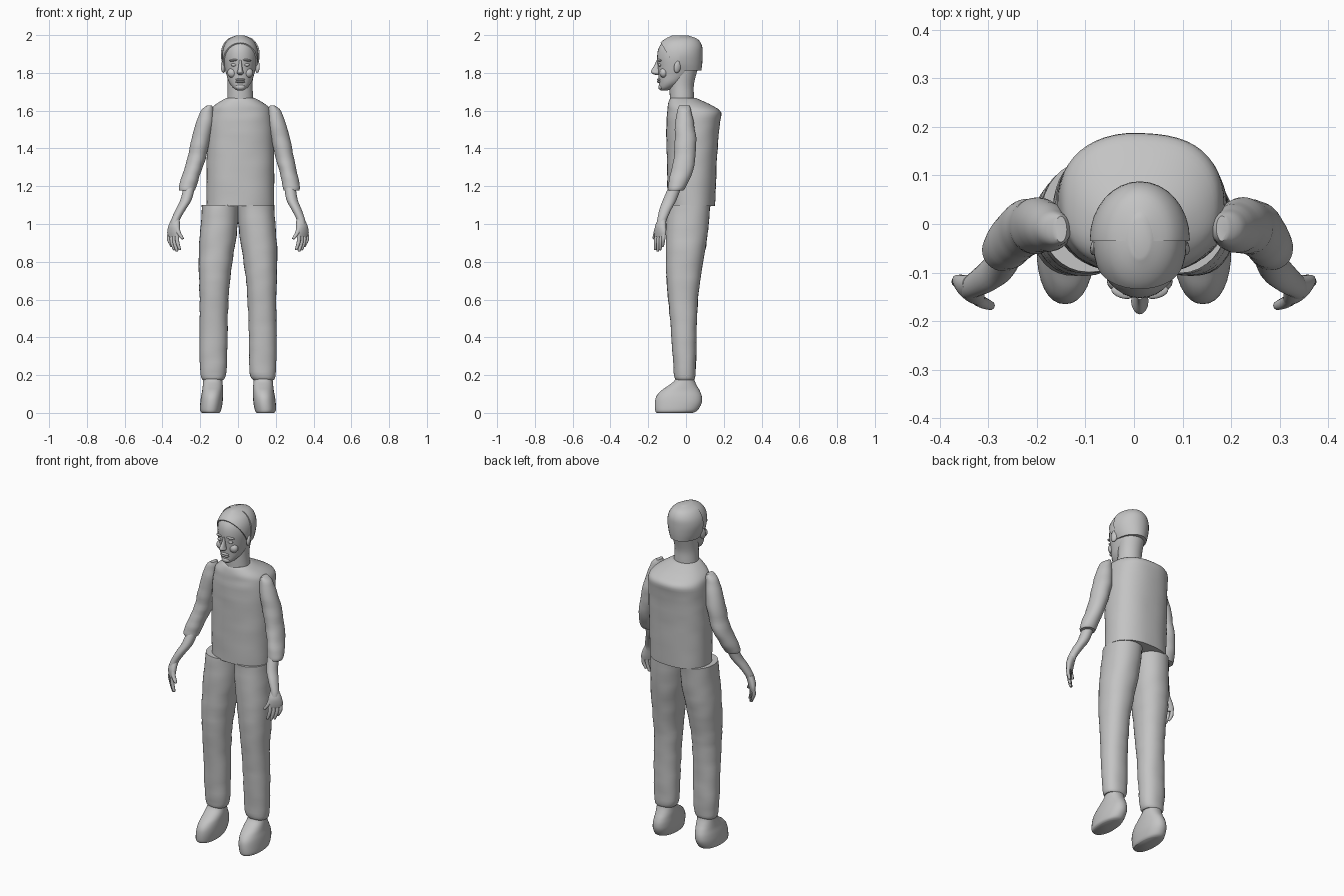
import bpy, bmesh, math
from mathutils import Vector, Matrix, noise

cube = bpy.data.objects.get("Cube")
if cube:
    bpy.data.objects.remove(cube, do_unlink=True)

grey = bpy.data.materials.new("plain grey")
grey.use_nodes = True
COLOUR = (0.55, 0.55, 0.55, 1)
grey.diffuse_color = COLOUR
grey.node_tree.nodes["Principled BSDF"].inputs["Base Color"].default_value = COLOUR
CX = 0.012  # centre line of the body


def finish(name, bm, angle=40):
    bmesh.ops.recalc_face_normals(bm, faces=bm.faces)
    mesh = bpy.data.meshes.new(name)
    bm.to_mesh(mesh)
    bm.free()
    mesh.materials.append(grey)
    ob = bpy.data.objects.new(name, mesh)
    bpy.context.collection.objects.link(ob)
    bpy.ops.object.select_all(action='DESELECT')
    ob.select_set(True)
    bpy.context.view_layer.objects.active = ob
    bpy.ops.object.shade_smooth_by_angle(angle=math.radians(angle))
    return ob


def smooth_rings(rings, steps):
    """Catmull-Rom interpolation between ring parameters."""
    out = []
    for i in range(len(rings) - 1):
        a, b, c, d = (rings[max(0, min(len(rings) - 1, i + k))] for k in (-1, 0, 1, 2))
        for j in range(steps):
            t = j / steps
            out.append([q + 0.5 * t * (r - p + t * (2*p - 5*q + 4*r - s + t * (3*(q - r) + s - p)))
                        for p, q, r, s in zip(a, b, c, d)])
    return out + [list(rings[-1])]


def loft(rings, sides=32, steps=4, power=2, turn=0, wrinkle=0):
    """Skin horizontal rings of (x, y, z, x radius, y radius)."""
    bm = bmesh.new()
    loops = []
    for x, y, z, rx, ry in smooth_rings(rings, steps):
        loop = []
        for k in range(sides):
            a = math.tau * k / sides
            c, s = math.cos(a), math.sin(a)
            u = math.copysign(abs(c) ** (2 / power), c) * rx
            v = math.copysign(abs(s) ** (2 / power), s) * ry
            p = Vector((x + u * math.cos(turn) - v * math.sin(turn),
                        y + u * math.sin(turn) + v * math.cos(turn), z))
            if wrinkle:
                n = noise.noise(Vector((p.x * 9, p.y * 9, p.z * 22)))
                p += Vector((c, s, 0)) * n * wrinkle
            loop.append(bm.verts.new(p))
        loops.append(loop)
    for lo, hi in zip(loops, loops[1:]):
        for k in range(sides):
            n = (k + 1) % sides
            bm.faces.new((lo[k], lo[n], hi[n], hi[k]))
    bm.faces.new(loops[0])
    bm.faces.new(loops[-1])
    return bm


def span(z, x0, x1, y0, y1):
    """Ring from its extents."""
    return ((x0 + x1) / 2, (y0 + y1) / 2, z, (x1 - x0) / 2, (y1 - y0) / 2)


def ball(name, centre, size, tilt=(0, 0, 0)):
    bm = bmesh.new()
    m = Matrix.Translation(centre)
    for axis, a in zip("XYZ", tilt):
        m = m @ Matrix.Rotation(a, 4, axis)
    bmesh.ops.create_uvsphere(bm, u_segments=16, v_segments=10, radius=1,
                              matrix=m @ Matrix.Diagonal((*size, 1)))
    return finish(name, bm, 60)


def trim(bm, point, normal):
    """Cut away what lies on the normal side and close the cut."""
    geom = bm.verts[:] + bm.edges[:] + bm.faces[:]
    bmesh.ops.bisect_plane(bm, geom=geom, plane_co=point, plane_no=normal, clear_outer=True)
    bmesh.ops.holes_fill(bm, edges=[e for e in bm.edges if e.is_boundary], sides=0)
    return bm


# Shirt body with sloping shoulders
finish("shirt", loft([
    span(1.095, -.165, .19, -.097, .153), span(1.25, -.166, .192, -.1, .16),
    span(1.4, -.164, .19, -.102, .168), span(1.52, -.158, .187, -.105, .178),
    span(1.59, -.15, .18, -.1, .186), span(1.625, -.128, .157, -.097, .142),
    span(1.655, -.085, .112, -.088, .08), span(1.668, -.06, .085, -.08, .05)],
    sides=48, power=2.35, wrinkle=.003), 35)

# Neck and head
finish("neck", loft([
    span(1.62, -.06, .085, -.085, .045), span(1.68, -.056, .08, -.086, .042),
    span(1.74, -.055, .077, -.086, .042), span(1.82, -.06, .084, -.08, .062)]))


def head_ring(z, w, front, back, grow=0):
    return span(z, CX - w - grow, CX + w + grow, front - grow, back + grow)


SKULL = [(1.708, .018, -.135, -.095), (1.722, .038, -.142, -.06), (1.75, .059, -.143, -.01),
         (1.79, .073, -.146, .04), (1.83, .083, -.149, .06), (1.88, .089, -.153, .07),
         (1.925, .085, -.147, .074), (1.96, .07, -.127, .065), (1.982, .047, -.1, .045),
         (1.993, .015, -.06, .01)]
finish("head", loft([head_ring(*r) for r in SKULL]), 60)

# Hair: a full back cap and a thinner front layer swept to the hairline
back_hair = loft([
    span(1.812, CX - .082, CX + .082, -.13, .081), span(1.85, CX - .096, CX + .096, -.15, .086),
    span(1.9, CX - .103, CX + .103, -.15, .088), span(1.945, CX - .093, CX + .093, -.14, .084),
    span(1.98, CX - .065, CX + .065, -.11, .06), span(1.998, CX - .02, CX + .02, -.06, .01)])
finish("back_hair", trim(back_hair, (0, -.035, 0), (0, -1, 0)))
front_hair = loft([head_ring(*r, .007) for r in SKULL[4:-1]] + [head_ring(1.999, .02, -.07, .01)])
finish("front_hair", trim(front_hair, (0, -.125, 1.945), (0, -.12, -.075)))

# Nose and mouth
finish("nose", loft([
    span(1.79, CX - .01, CX + .01, -.165, -.135), span(1.80, CX - .018, CX + .018, -.183, -.135),
    span(1.812, CX - .014, CX + .014, -.185, -.13), span(1.84, CX - .009, CX + .009, -.167, -.13),
    span(1.868, CX - .007, CX + .007, -.156, -.13)], sides=16), 60)
for name, z in (("upper_lip", 1.764), ("lower_lip", 1.753)):
    ball(name, (CX, -.141, z), (.026, .013, .007))
ball("chin", (CX, -.132, 1.725), (.026, .015, .016))


def finger(name, s, base, tip, r):
    mid = [(a + b) / 2 for a, b in zip(base, tip)]
    mid[0] += .006
    rings = [(s * p[0], p[1], p[2], r * k, r * k)
             for p, k in ((base, 1), (mid, 1), (tip, .75))]
    end = (s * tip[0], tip[1], tip[2] - .006, r * .3, r * .3)
    finish(name, loft(rings + [end], sides=10, steps=3), 70)


for side, s in (("left", 1), ("right", -1)):
    # Face details
    ball(side + "_eye", (CX + s * .034, -.139, 1.842), (.016, .009, .008))
    ball(side + "_brow", (CX + s * .036, -.141, 1.867), (.024, .012, .006), (0, s * .12, s * .3))
    ball(side + "_cheek", (CX + s * .042, -.118, 1.8), (.026, .022, .026))
    ball(side + "_ear", (CX + s * .09, -.045, 1.832), (.011, .02, .033), (-.2, 0, s * .4))

    # Sleeve and forearm
    def arm(rings):
        return [(s * x + .015 * max(0, min(1, (z - 1) / .35)), y, z, rx, ry)
                for x, y, z, rx, ry in rings]

    finish(side + "_sleeve", loft(arm([
        (.166, -.01, 1.628, .012, .027), (.178, -.01, 1.6, .033, .036),
        (.19, -.008, 1.54, .046, .048), (.211, -.003, 1.45, .05, .057),
        (.231, -.006, 1.36, .049, .057), (.248, -.015, 1.3, .047, .059),
        (.264, -.035, 1.24, .046, .054), (.274, -.05, 1.195, .046, .046),
        (.276, -.055, 1.177, .042, .04)]), wrinkle=.004))
    finish(side + "_forearm", loft(arm([
        (.266, -.057, 1.2, .03, .034), (.28, -.085, 1.13, .03, .036),
        (.305, -.108, 1.08, .027, .032), (.329, -.125, 1.03, .023, .026),
        (.336, -.132, 1.0, .022, .024)]), sides=20))

    # Hand with the thumb to the inner front
    finish(side + "_palm", loft([
        (s * x, y, z, w, d) for x, y, z, w, d in (
            (.331, -.127, 1.025, .024, .02), (.338, -.134, .99, .036, .022),
            (.341, -.136, .96, .042, .019), (.342, -.137, .935, .04, .014))],
        sides=20, turn=s * .74), 60)
    for i, drop in enumerate((.868, .86, .867, .885)):
        t = -.029 + i * .0195
        x, y = .343 + t * .74, -.137 + t * .67
        finger(f"{side}_finger_{i + 1}", s, (x, y, .945), (x - .012, y - .006, drop), .0105)
    finger(side + "_thumb", s, (.322, -.152, .985), (.296, -.168, .925), .0125)

    # Trouser leg
    def leg(rows):
        return [span(z, *sorted((s * a, s * b)), f, r) for z, a, b, f, r in rows]

    finish(side + "_trouser_leg", loft(leg([
        (.175, .078, .188, -.052, .042), (.2, .064, .198, -.062, .05),
        (.3, .058, .204, -.07, .055), (.45, .056, .204, -.08, .056),
        (.6, .05, .203, -.094, .063), (.72, .04, .206, -.104, .078),
        (.85, .022, .208, -.106, .1), (.97, .004, .2, -.106, .117),
        (1.1, -.004, .19, -.1, .128)]), power=2.2, wrinkle=.004))

    # Shoe
    finish(side + "_shoe", loft(leg([
        (0, .098, .19, -.155, .035), (.012, .09, .2, -.163, .06),
        (.05, .082, .2, -.165, .082), (.085, .08, .196, -.158, .084),
        (.115, .08, .19, -.135, .074), (.14, .08, .187, -.1, .06),
        (.17, .083, .184, -.062, .046), (.2, .085, .182, -.05, .04)]), power=2.2), 50)
